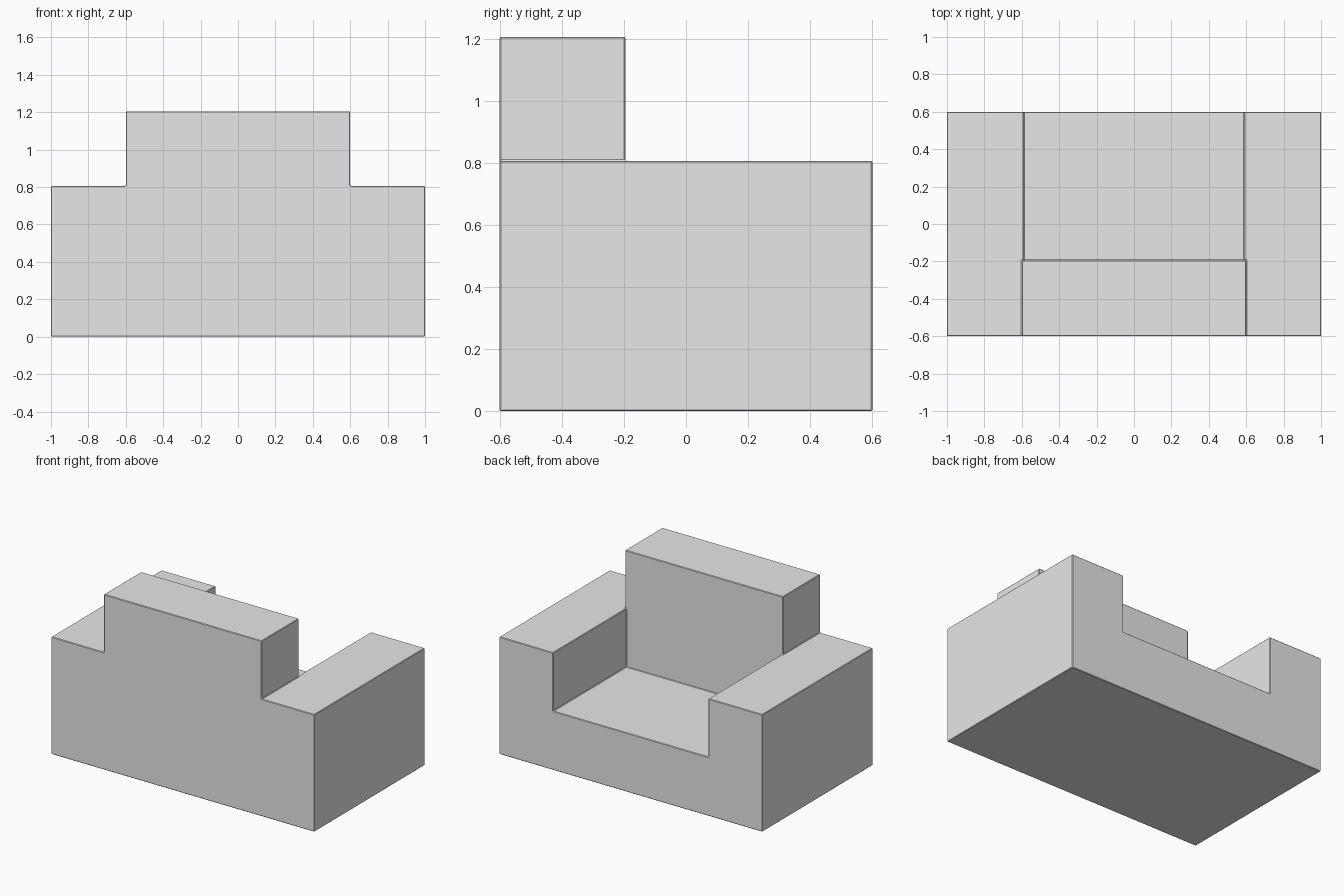
import bpy, bmesh
from mathutils import Vector

old = bpy.data.objects.get("Cube")
if old:
    bpy.data.objects.remove(old, do_unlink=True)

WIDTH, DEPTH = 1.0, 0.6           # half sizes
ARM_TOP, SEAT_TOP, BACK_TOP = 0.806, 0.405, 1.205
ARM_INNER, BACK_HALF, BACK_FACE = 0.59, 0.6, -0.195

grey = bpy.data.materials.new("plain grey")
grey.use_nodes = True
grey.diffuse_color = (0.8, 0.8, 0.8, 1)
grey.node_tree.nodes["Principled BSDF"].inputs["Base Color"].default_value = grey.diffuse_color


def prism(name, profile, y0, y1):
    """Extrude an x-z outline from y0 to y1."""
    bm = bmesh.new()
    face = bm.faces.new([bm.verts.new((x, y0, z)) for x, z in profile])
    ext = bmesh.ops.extrude_face_region(bm, geom=[face])
    moved = [v for v in ext["geom"] if isinstance(v, bmesh.types.BMVert)]
    bmesh.ops.translate(bm, verts=moved, vec=Vector((0, y1 - y0, 0)))
    bmesh.ops.recalc_face_normals(bm, faces=bm.faces)
    mesh = bpy.data.meshes.new(name)
    bm.to_mesh(mesh)
    bm.free()
    mesh.materials.append(grey)
    obj = bpy.data.objects.new(name, mesh)
    bpy.context.collection.objects.link(obj)
    return obj


# Seat and both arms: one U-shaped outline, mirrored about x = 0
half = [(WIDTH, 0), (WIDTH, ARM_TOP), (ARM_INNER, ARM_TOP), (ARM_INNER, SEAT_TOP)]
chair = prism("armchair_body", half + [(-x, z) for x, z in reversed(half)], -DEPTH, DEPTH)

# Backrest block, sunk into the seat and arms
low = SEAT_TOP / 2
backrest = prism("backrest", [(-BACK_HALF, low), (BACK_HALF, low),
                              (BACK_HALF, BACK_TOP), (-BACK_HALF, BACK_TOP)],
                 -DEPTH, BACK_FACE)

# Fuse the backrest into the body
fuse = chair.modifiers.new("fuse backrest", 'BOOLEAN')
fuse.operation = 'UNION'
fuse.solver = 'EXACT'
fuse.object = backrest
bpy.context.view_layer.objects.active = chair
bpy.ops.object.modifier_apply(modifier=fuse.name)
bpy.data.objects.remove(backrest, do_unlink=True)

# Clear seams between coplanar faces
bm = bmesh.new()
bm.from_mesh(chair.data)
bmesh.ops.remove_doubles(bm, verts=bm.verts, dist=0.0001)
bmesh.ops.dissolve_limit(bm, angle_limit=0.01, verts=bm.verts, edges=bm.edges)
bm.to_mesh(chair.data)
bm.free()

# Fine softened edges
bevel = chair.modifiers.new("soft edges", 'BEVEL')
bevel.width = 0.004
bevel.segments = 1
bevel.limit_method = 'ANGLE'
